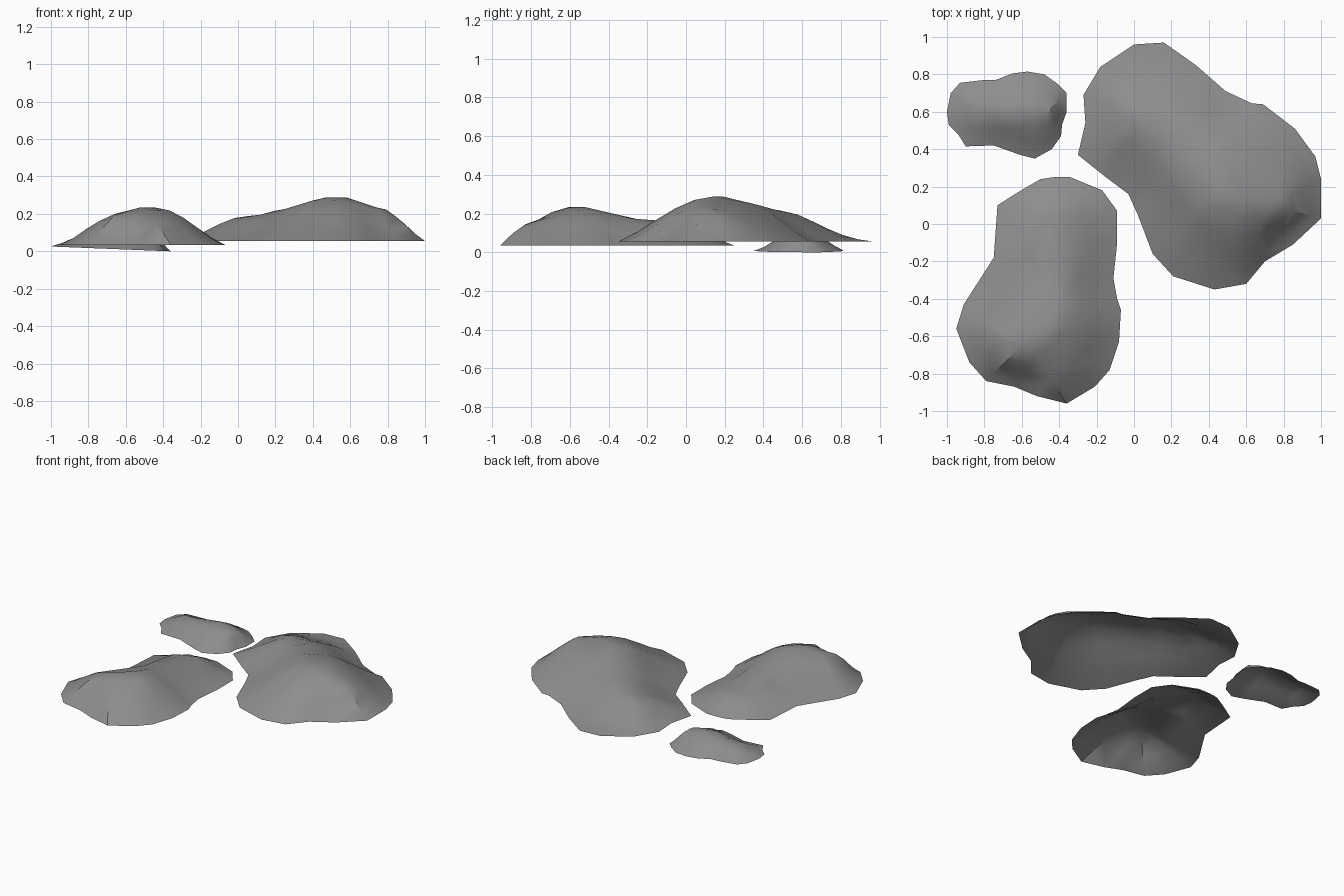
import bpy
import math
import random
from mathutils import Vector
from mathutils.geometry import delaunay_2d_cdt, intersect_point_line

random.seed(4)
cube = bpy.data.objects.get("Cube")
if cube:
    bpy.data.objects.remove(cube, do_unlink=True)

stone = bpy.data.materials.new("grey stone")
stone.use_nodes = True
grey = (0.27, 0.27, 0.27, 1)
stone.diffuse_color = grey
stone.node_tree.nodes["Principled BSDF"].inputs["Base Color"].default_value = grey


def nearest_on_ridge(point, ridge):
    """Closest point of the ridge line, measured in plan."""
    best = None
    for start, end in zip(ridge, ridge[1:]):
        t = intersect_point_line(point, start.xy, end.xy)[1]
        foot = start.lerp(end, min(max(t, 0), 1))
        if best is None or (foot.xy - point).length < (best.xy - point).length:
            best = foot
    return best


def slope(t):
    """Nearly straight rise from the rim, rounding over at the ridge."""
    return (math.sin(math.pi * t / 2) + t * t * (3 - 2 * t)) / 2


def rock(name, outline, ridge, base, roughness, bumps=()):
    """Open shell that rises from a flat outline to a crooked ridge."""
    rim = [Vector(p) for p in outline]
    ridge = [Vector(p) for p in ridge]
    plan = list(rim)
    heights = [base(p) for p in rim]
    # Rings between the rim and the ridge
    for t in (0.2, 0.4, 0.6, 0.8):
        for p in rim:
            foot = nearest_on_ridge(p, ridge)
            q = p.lerp(foot.xy, t)
            z = base(q) + (foot.z - base(q)) * slope(t)
            z += random.uniform(-roughness, roughness) * math.sin(math.pi * t)
            plan.append(q)
            heights.append(z)
    # Ridge points
    for p in ridge:
        plan.append(p.xy)
        heights.append(p.z)
    # Noses raised from the flanks, and gullies where the lift is negative
    for i in range(len(rim), len(plan)):
        for x, y, radius, lift in bumps:
            d = (plan[i] - Vector((x, y))).length / radius
            if d < 1:
                heights[i] += lift * (1 - d * d)
    n = len(rim)
    edges = [(i, (i + 1) % n) for i in range(n)]
    flat, _, faces, origins, _, _ = delaunay_2d_cdt(plan, edges, [], 1, 0.0001)
    verts = [(p.x, p.y, heights[o[0]]) for p, o in zip(flat, origins)]
    mesh = bpy.data.meshes.new(name)
    mesh.from_pydata(verts, [], faces)
    mesh.materials.append(stone)
    mesh.update()
    obj = bpy.data.objects.new(name, mesh)
    bpy.context.collection.objects.link(obj)
    bpy.ops.object.select_all(action="DESELECT")
    obj.select_set(True)
    bpy.context.view_layer.objects.active = obj
    bpy.ops.object.shade_smooth_by_angle(angle=math.radians(30))


# Large rock, back left
rock(
    "large_rock",
    [(-.27, .69), (-.18, .84), (0, .96), (.16, .97), (.33, .85), (.49, .71),
     (.63, .645), (.69, .64), (.86, .51), (.97, .36), (1, .24), (1, .03),
     (.85, -.11), (.7, -.2), (.6, -.32), (.43, -.35), (.21, -.28), (.1, -.16),
     (.02, .05), (-.03, .16), (-.15, .25), (-.3, .37), (-.26, .54)],
    [(.05, .56, .188), (.2, .48, .217), (.4, .31, .257), (.47, .19, .288),
     (.58, .14, .288), (.74, .1, .235)],
    lambda p: 0.055, 0.004,
    [(.77, -.07, .12, -.02), (.3, -.05, .12, -.012), (.08, .77, .18, -.03)],
)

# Medium rock, front right
rock(
    "medium_rock",
    [(-.73, .1), (-.62, .17), (-.5, .24), (-.43, .25), (-.34, .25), (-.17, .18),
     (-.09, .07), (-.09, -.1), (-.11, -.29), (-.09, -.4), (-.07, -.46),
     (-.08, -.63), (-.13, -.78), (-.21, -.87), (-.36, -.96), (-.52, -.92),
     (-.64, -.87), (-.79, -.84), (-.88, -.74), (-.95, -.56), (-.91, -.43),
     (-.75, -.18)],
    [(-.42, .02, .13), (-.42, -.16, .165), (-.43, -.38, .2), (-.44, -.52, .233),
     (-.52, -.6, .235), (-.6, -.65, .21)],
    lambda p: 0.035, 0.004,
    [(-.53, -.84, .09, -.015), (-.37, -.83, .13, .04), (-.7, -.76, .08, .02)],
)

# Small rock, back right, on a gently tilted rim
rock(
    "small_rock",
    [(-1, .6), (-.98, .7), (-.93, .755), (-.8, .77), (-.74, .77), (-.65, .805),
     (-.57, .815), (-.48, .8), (-.41, .75), (-.36, .7), (-.36, .6), (-.385, .53),
     (-.39, .47), (-.44, .4), (-.53, .35), (-.61, .37), (-.75, .42),
     (-.9, .415), (-.94, .48), (-.99, .53)],
    [(-.83, .61, .08), (-.7, .6, .095), (-.58, .6, .115), (-.47, .6, .095)],
    lambda p: max(0, -0.04 * (p.x + 0.36)), 0.003,
)
